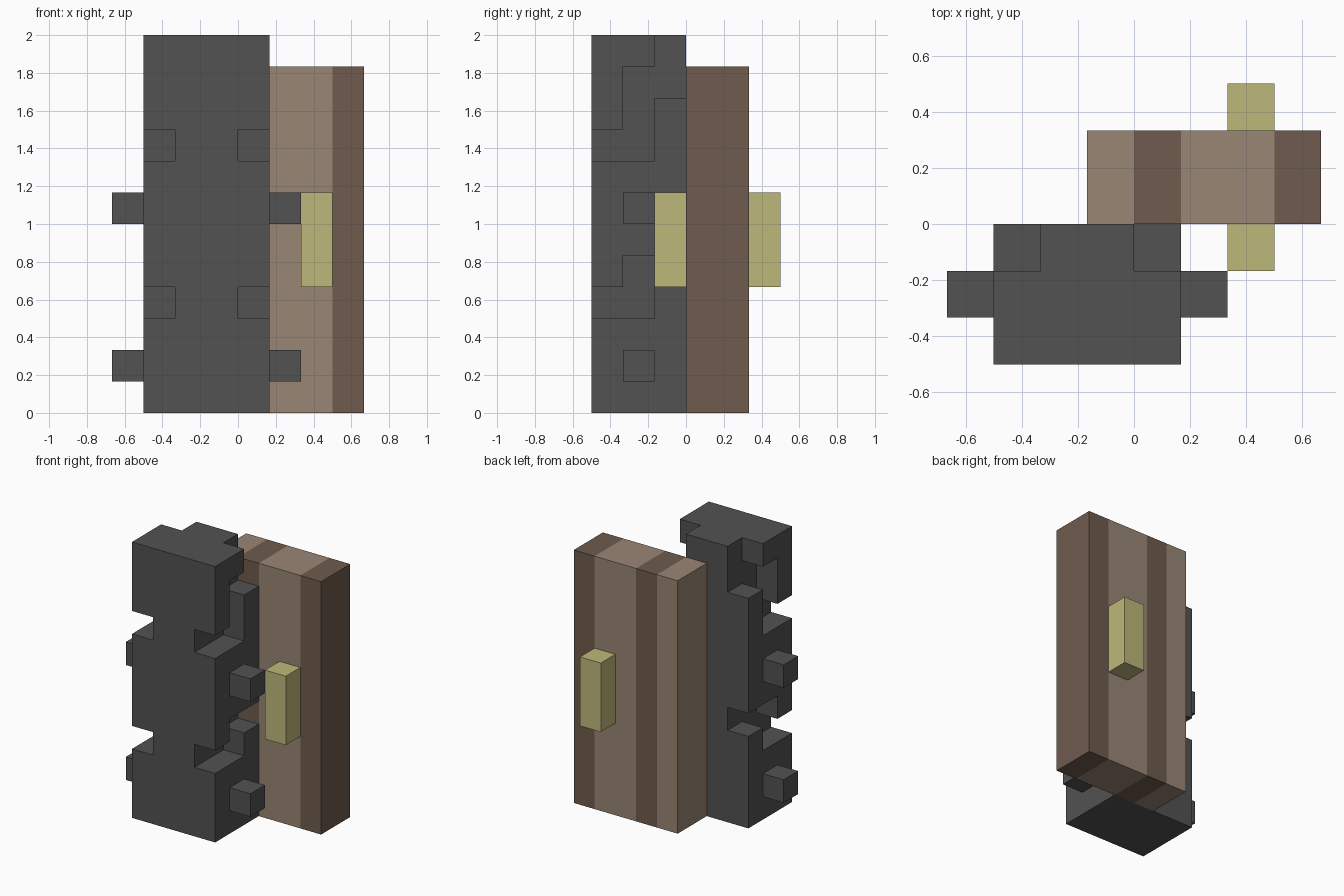
import bpy, bmesh

if "Cube" in bpy.data.objects:
    bpy.data.objects.remove(bpy.data.objects["Cube"], do_unlink=True)

U = 1 / 6  # grid module: the model is 12 modules tall


def material(name, hex_code):
    srgb = [int(hex_code[i:i + 2], 16) / 255 for i in (0, 2, 4)]
    lin = [c / 12.92 if c <= 0.04045 else ((c + 0.055) / 1.055) ** 2.4 for c in srgb]
    m = bpy.data.materials.new(name)
    m.use_nodes = True
    m.diffuse_color = (*lin, 1)
    for n in m.node_tree.nodes:
        if n.type == 'BSDF_PRINCIPLED':
            n.inputs["Base Color"].default_value = (*lin, 1)
    return m


STEEL = material("dark grey", "525252")
LIGHT = material("light brown", "998675")
DARK = material("dark brown", "6E5B4D")
BRASS = material("pale yellow", "BEB87A")


def finish(name, bm, *mats):
    bmesh.ops.recalc_face_normals(bm, faces=bm.faces)
    me = bpy.data.meshes.new(name)
    bm.to_mesh(me)
    bm.free()
    for m in mats:
        me.materials.append(m)
    ob = bpy.data.objects.new(name, me)
    bpy.context.collection.objects.link(ob)
    return ob


def box_bm(lo, hi):
    bm = bmesh.new()
    bmesh.ops.create_cube(bm, size=1)
    for v in bm.verts:
        v.co = [(hi[i] if v.co[i] > 0 else lo[i]) * U for i in range(3)]
    return bm


def box(name, lo, hi, mat):
    return finish(name, box_bm(lo, hi), mat)


def prism(name, profile, x0, x1, mat):
    """Extrude a (y, z) profile along x."""
    bm = bmesh.new()
    face = bm.faces.new([bm.verts.new((x0 * U, y * U, z * U)) for y, z in profile])
    ext = bmesh.ops.extrude_face_region(bm, geom=[face])["geom"]
    verts = [g for g in ext if isinstance(g, bmesh.types.BMVert)]
    bmesh.ops.translate(bm, verts=verts, vec=((x1 - x0) * U, 0, 0))
    return finish(name, bm, mat)


# Frame block with stepped channels cut into both sides
frame = box("frame_block", (-3, -3, 0), (1, 0, 12), STEEL)
channels = {
    "upper": [(-3.5, 8), (-1, 8), (-1, 10), (.5, 10), (.5, 12.5), (-1, 12.5),
              (-1, 11), (-2, 11), (-2, 9), (-3.5, 9)],
    "lower": [(-3.5, 3), (-1, 3), (-1, 4), (.5, 4), (.5, 5), (-2, 5),
              (-2, 4), (-3.5, 4)],
}
cutters = []
for level, profile in channels.items():
    for side, x0, x1 in (("right", -3.5, -2), ("left", 0, 1.5)):
        cutter = prism(f"{level}_{side}_channel_cutter", profile, x0, x1, STEEL)
        cutter.hide_render = True
        mod = frame.modifiers.new(cutter.name, 'BOOLEAN')
        mod.operation, mod.solver, mod.object = 'DIFFERENCE', 'EXACT', cutter
        cutters.append(cutter)

# Apply the cuts and discard the cutters
bpy.context.view_layer.objects.active = frame
for mod in list(frame.modifiers):
    bpy.ops.object.modifier_apply(modifier=mod.name)
for cutter in cutters:
    bpy.data.objects.remove(cutter, do_unlink=True)

# Pegs on both sides of the frame
for level, z in (("lower", 1), ("upper", 6)):
    for side, x in (("right", -4), ("left", 1)):
        box(f"{level}_{side}_peg", (x, -2, z), (x + 1, -1, z + 1), STEEL)

# Door panel with vertical stripes
bm = box_bm((-1, 0, 0), (4, 2, 11))
for x in (0, 1, 3):
    bmesh.ops.bisect_plane(bm, geom=bm.verts[:] + bm.edges[:] + bm.faces[:],
                           plane_co=(x * U, 0, 0), plane_no=(1, 0, 0))
for f in bm.faces:
    x = f.calc_center_median().x / U
    f.material_index = int(0 < x < 1 or x > 3)
finish("door_panel", bm, LIGHT, DARK)

# Handles on both faces of the door
for side, y in (("front", -1), ("back", 2)):
    box(f"{side}_handle", (2, y, 4), (3, y + 1, 7), BRASS)
